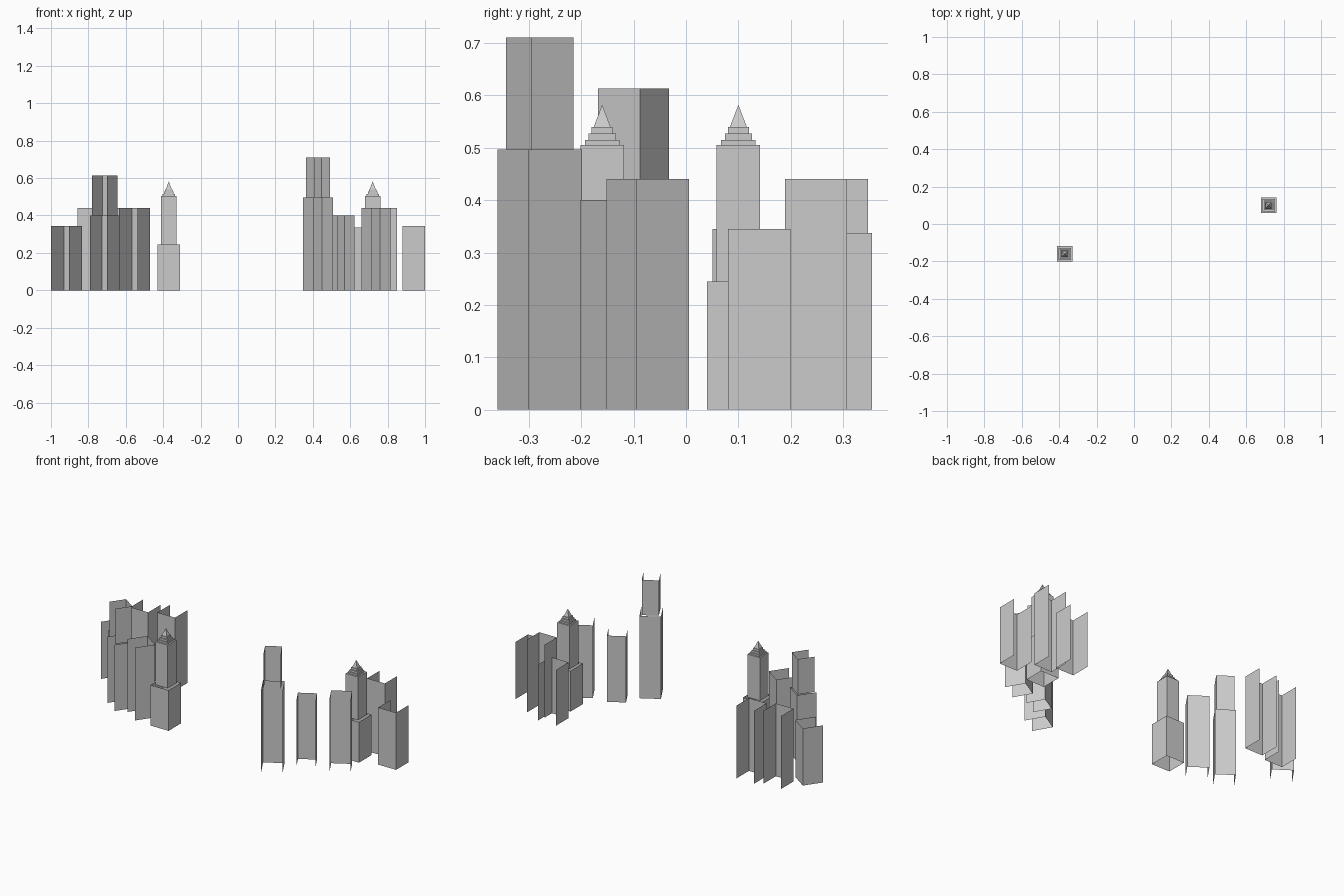
import bpy, bmesh
from math import radians
from mathutils import Matrix

if "Cube" in bpy.data.objects:
    bpy.data.objects.remove(bpy.data.objects["Cube"])


def finish(name, bm):
    me = bpy.data.meshes.new(name)
    bm.to_mesh(me)
    bm.free()
    ob = bpy.data.objects.new(name, me)
    bpy.context.collection.objects.link(ob)
    return ob


def walls(bm, side, z0, z1, edges=(0, 1, 2, 3), cap=False):
    """Vertical wall sheets of a square; edge 0 is the local front (-y)."""
    h = side / 2
    c = [(-h, -h), (h, -h), (h, h), (-h, h)]
    lo = [bm.verts.new((x, y, z0)) for x, y in c]
    hi = [bm.verts.new((x, y, z1)) for x, y in c]
    for i in edges:
        j = (i + 1) % 4
        bm.faces.new((lo[i], lo[j], hi[j], hi[i]))
    if cap:
        bm.faces.new(hi)


def block(name, x, y, angle, tiers):
    """Three-walled roofless building, open on its local front."""
    bm = bmesh.new()
    z = 0
    for side, top in tiers:
        walls(bm, side, z, top, (1, 2, 3))
        z = top
    bm.transform(Matrix.Translation((x, y, 0)) @ Matrix.Rotation(radians(angle), 4, 'Z'))
    finish(name, bm)


def spire_tower(name, x, y):
    bm = bmesh.new()
    walls(bm, 0.12, 0, 0.245)
    z = 0.245
    # shaft and stepped crown
    for side, top in [(0.083, 0.505), (0.066, 0.515), (0.052, 0.527), (0.04, 0.54)]:
        walls(bm, side, z, top, cap=True)
        z = top
    # pyramid point
    h = 0.016
    tip = bm.verts.new((0, 0, 0.582))
    base = [bm.verts.new((a * h, b * h, z)) for a, b in [(-1, -1), (1, -1), (1, 1), (-1, 1)]]
    for i in range(4):
        bm.faces.new((base[i], base[(i + 1) % 4], tip))
    bm.transform(Matrix.Translation((x, y, 0)))
    finish(name, bm)


# right cluster, angled row
block("right_tall_tower", 0.4285, -0.279, 30, [(0.118, 0.497), (0.094, 0.71)])
block("right_mid_block", 0.55, -0.13, 30, [(0.105, 0.40)])
block("right_outer_block", 0.738, -0.073, 30, [(0.115, 0.44)])

# left cluster, angled row
block("left_outer_block", -0.917, 0.133, -35, [(0.119, 0.345)])
block("left_tall_tower", -0.713, -0.10, -35, [(0.112, 0.40), (0.097, 0.613)])
block("left_inner_block", -0.553, -0.134, -35, [(0.118, 0.44)])

# straight back rows, open to the rear
for i, (x, y, side, top) in enumerate([
        (0.94, 0.14, 0.119, 0.345), (0.79, 0.248, 0.118, 0.44), (0.68, 0.295, 0.12, 0.337),
        (-0.64, 0.288, 0.118, 0.44), (-0.80, 0.26, 0.118, 0.44)]):
    block(f"back_block_{i + 1}", x, y, 180, [(side, top)])

# spire towers
spire_tower("left_spire_tower", -0.37, -0.16)
spire_tower("right_spire_tower", 0.72, 0.10)
